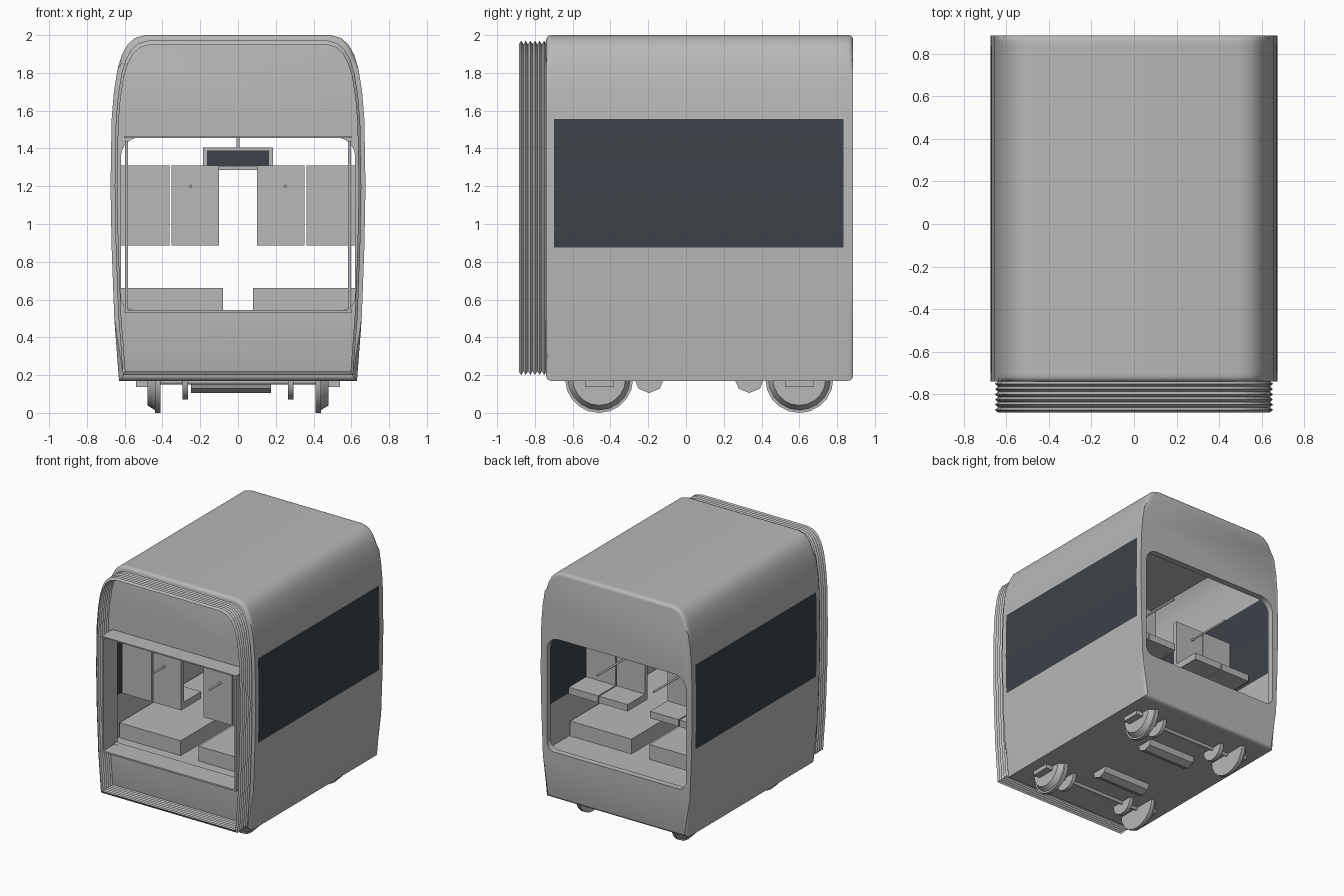
import bpy, bmesh, math
from mathutils import Matrix, Vector

if "Cube" in bpy.data.objects:
    bpy.data.objects.remove(bpy.data.objects["Cube"])


def material(name, rgb):
    m = bpy.data.materials.new(name)
    m.use_nodes = True
    m.diffuse_color = (*rgb, 1)
    m.node_tree.nodes["Principled BSDF"].inputs["Base Color"].default_value = (*rgb, 1)
    return m


GREY = material("light grey", (0.48, 0.48, 0.48))
GLASS = material("dark glass", (0.046, 0.055, 0.067))


def make(name, bm, mats=(GREY,), smooth=False):
    bmesh.ops.recalc_face_normals(bm, faces=bm.faces)
    mesh = bpy.data.meshes.new(name)
    bm.to_mesh(mesh)
    bm.free()
    ob = bpy.data.objects.new(name, mesh)
    bpy.context.collection.objects.link(ob)
    for m in mats:
        mesh.materials.append(m)
    if smooth:
        shade(ob)
    return ob


def shade(ob):
    bpy.ops.object.select_all(action="DESELECT")
    ob.select_set(True)
    bpy.context.view_layer.objects.active = ob
    bpy.ops.object.shade_smooth_by_angle(angle=math.radians(32))


def box(name, x, y, z, mat=GREY):
    """Box between pairs of limits."""
    bm = bmesh.new()
    bmesh.ops.create_cube(bm, size=1)
    for v in bm.verts:
        v.co = [(a + b) / 2 + c * (b - a) for (a, b), c in zip((x, y, z), v.co)]
    return make(name, bm, (mat,))


def rod(name, start, end, r1, r2=None, sides=12):
    """Cylinder or cone between two points."""
    a, b = Vector(start), Vector(end)
    bm = bmesh.new()
    turn = (b - a).to_track_quat("Z", "Y").to_matrix().to_4x4()
    bmesh.ops.create_cone(bm, cap_ends=True, segments=sides, radius1=r1,
                          radius2=r1 if r2 is None else r2, depth=(b - a).length,
                          matrix=Matrix.Translation((a + b) / 2) @ turn)
    return make(name, bm, smooth=sides > 8)


def loft(rings, caps=True):
    """Join (y, outline) rings into a skin."""
    bm = bmesh.new()
    loops = [[bm.verts.new((x, y, z)) for x, z in pts] for y, pts in rings]
    for a, b in zip(loops, loops[1:]):
        for i in range(len(a)):
            j = (i + 1) % len(a)
            bm.faces.new((a[i], a[j], b[j], b[i]))
    if caps:
        bm.faces.new(loops[0])
        bm.faces.new(loops[-1])
    return bm


# Car cross-section, one half mirrored
HALF = [(.63, .17), (.655, .5), (.669, .875), (.675, 1.2), (.669, 1.555), (.657, 1.7),
        (.638, 1.82), (.615, 1.895), (.585, 1.95), (.545, 1.985), (.49, 2)]


def outline(half):
    return half + [(-x, z) for x, z in reversed(half)]


W0, W1, S0, S1 = -.70, .835, .875, 1.555   # window limits along y and z

# Outer shell with softened ends
bm = loft([(-.74, outline(HALF)), (.885, outline(HALF))])
ends = [e for e in bm.edges if abs(e.verts[0].co.y - e.verts[1].co.y) < .01]
bmesh.ops.bevel(bm, geom=ends, offset=.025, segments=3, profile=.5, affect="EDGES")
for y in (W0, W1):
    bmesh.ops.bisect_plane(bm, geom=bm.verts[:] + bm.edges[:] + bm.faces[:],
                           plane_co=(0, y, 0), plane_no=(0, 1, 0))
body = make("car_body", bm, (GREY, GLASS))

# Cabin cavity and end doorway cutters
inner = [(x * .965, min(z, 1.95)) for x, z in HALF if .6 < z < 1.98]
inner = [(.632, .54)] + inner + [(.5, 1.95)]
cabin = make("cabin_cutter", loft([(W0, outline(inner)), (W1, outline(inner))]), (GREY, GLASS))
door = []
for cx, cz, r, a0 in ((.55, .615, .07, -90), (.515, 1.355, .105, 0)):
    for k in range(7):
        t = math.radians(a0 + 15 * k)
        door.append((cx + r * math.cos(t), cz + r * math.sin(t)))
doorway = make("doorway_cutter", loft([(-1, outline(door)), (1, outline(door))]), (GREY, GLASS))

for cutter in (cabin, doorway):
    mod = body.modifiers.new("cut", "BOOLEAN")
    mod.operation, mod.solver, mod.object = "DIFFERENCE", "EXACT", cutter
bpy.context.view_layer.update()
cut = bpy.data.meshes.new_from_object(body.evaluated_get(bpy.context.evaluated_depsgraph_get()))
body.modifiers.clear()
body.data = cut
for cutter in (cabin, doorway):
    bpy.data.objects.remove(cutter)

# Window bands on both sides, inside and out
for f in cut.polygons:
    c = f.center
    side = abs(f.normal.x) > .8 and abs(c.x) > .6
    f.material_index = int(side and W0 < c.y < W1 and S0 < c.z < S1)
shade(body)

# Pleated bellows at the front
rings = []
for i in range(13):
    s = .967 if i % 2 else .946
    rings.append((-.885 + i * .0122, outline([(x * s, 1.1 + (z - 1.1) * s) for x, z in HALF])))
make("bellows", loft(rings, caps=False))

# Gangway frame plates inside the bellows
box("gangway_floor", (-.6, .6), (-.88, -.7), (.532, .545))
box("gangway_roof", (-.6, .6), (-.88, -.7), (1.455, 1.465))

# Cabin screen hanging from the ceiling
box("screen_case", (-.185, .185), (0, .03), (1.285, 1.405))
box("screen_glass", (-.165, .165), (-.004, .002), (1.305, 1.39), GLASS)
rod("screen_hanger", (0, .015, 1.4), (0, .015, 1.96), .009)

for s, side in ((1, "left"), (-1, "right")):
    def span(a, b):
        return (a, b) if s > 0 else (-b, -a)

    box(side + "_gangway_post", span(.583, .597), (-.88, -.7), (.54, 1.44))
    box(side + "_seat_platform", span(.08, .625), (-.615, .58), (.535, .66))

    # Two rows of paired seats facing the rear
    for row, y in (("front", -.58), ("rear", .345)):
        for place, a, b in (("aisle", .1, .353), ("window", .362, .625)):
            label = f"{side}_{row}_{place}_seat"
            box(label + "_back", span(a, b), (y, y + .035), (.94, 1.31))
            box(label + "_cushion", span(a, b), (y, y + .255), (.885, .94))
    rod(side + "_grab_rail", (s * .25, -.72, 1.2), (s * .25, .77, 1.2), .008)

    # Wheels, discs and axle boxes
    for end, y in (("front", -.46), ("rear", .6)):
        name = f"{side}_{end}_"
        rod(name + "wheel_flange", (s * .41, y, .18), (s * .44, y, .18), .18, sides=20)
        rod(name + "wheel_tread", (s * .44, y, .18), (s * .48, y, .18), .165, .14, sides=20)
        rod(name + "brake_disc", (s * .265, y, .17), (s * .295, y, .17), .1, sides=16)
        box(name + "axle_box", span(.47, .54), (y - .075, y + .075), (.137, .18))

# Axles and underfloor motors
for end, y, m in (("front", -.46, -.195), ("rear", .6, .335)):
    rod(end + "_axle", (-.5, y, .165), (.5, y, .165), .015)
    rod(end + "_motor", (-.25, m, .185), (.175, m, .185), .08, sides=8)
